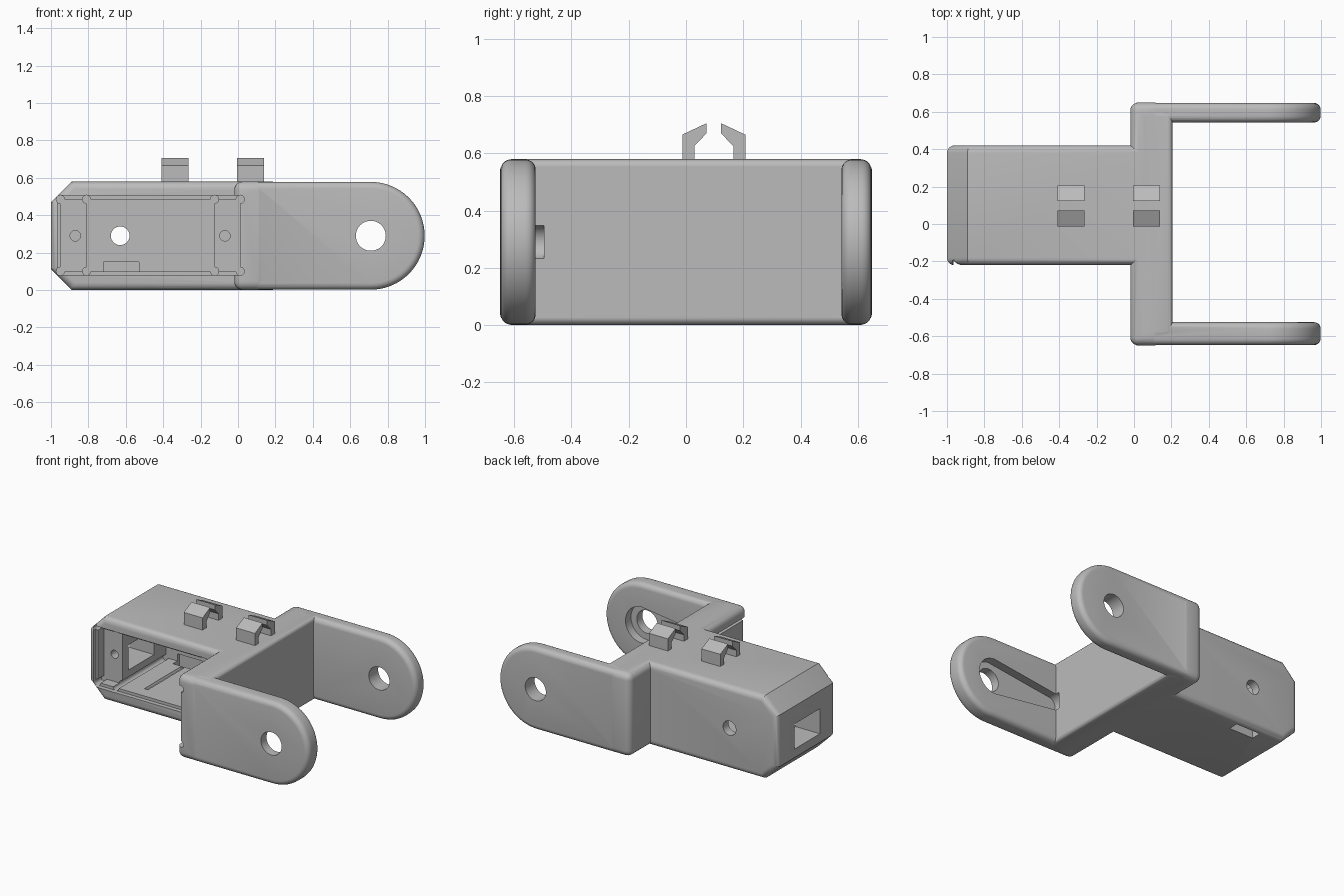
import bpy, bmesh
from math import sin, cos, pi, radians

if "Cube" in bpy.data.objects:
    bpy.data.objects.remove(bpy.data.objects["Cube"])

grey = bpy.data.materials.new("plain grey")
grey.use_nodes = True
grey.diffuse_color = (0.5, 0.5, 0.5, 1)
grey.node_tree.nodes["Principled BSDF"].inputs["Base Color"].default_value = (0.5, 0.5, 0.5, 1)

HEIGHT = 0.58
MID = HEIGHT / 2


def activate(ob):
    bpy.ops.object.select_all(action="DESELECT")
    ob.select_set(True)
    bpy.context.view_layer.objects.active = ob


def prism(name, pts, lo, hi, axis="y", round_=0.0):
    """Extrude an outline: (x, z) along y, or (y, z) along x."""
    bm = bmesh.new()
    place = (lambda a, b, t: (a, t, b)) if axis == "y" else (lambda a, b, t: (t, a, b))
    face = bm.faces.new([bm.verts.new(place(a, b, lo)) for a, b in pts])
    new = bmesh.ops.extrude_face_region(bm, geom=[face])["geom"]
    move = place(0, 0, hi - lo)
    bmesh.ops.translate(bm, vec=move, verts=[v for v in new if isinstance(v, bmesh.types.BMVert)])
    bmesh.ops.recalc_face_normals(bm, faces=bm.faces)
    mesh = bpy.data.meshes.new(name)
    bm.to_mesh(mesh)
    bm.free()
    mesh.materials.append(grey)
    ob = bpy.data.objects.new(name, mesh)
    bpy.context.scene.collection.objects.link(ob)
    if round_:
        mod = ob.modifiers.new("rounding", "BEVEL")
        mod.width, mod.segments = round_, 5
        mod.limit_method, mod.angle_limit = "ANGLE", radians(60)
        activate(ob)
        bpy.ops.object.modifier_apply(modifier=mod.name)
    return ob


def box(name, x, y, z, round_=0.0):
    outline = [(x[0], z[0]), (x[1], z[0]), (x[1], z[1]), (x[0], z[1])]
    return prism(name, outline, y[0], y[1], "y", round_)


def arc(cx, cz, r, start, end, n):
    return [(cx + r * cos(start + (end - start) * i / n),
             cz + r * sin(start + (end - start) * i / n)) for i in range(n + 1)]


def rod(x, z, r, y0, y1, n=32):
    return prism("cutter", arc(x, z, r, 0, 2 * pi, n)[:-1], y0, y1)


def combine(target, tool, operation):
    mod = target.modifiers.new("combine", "BOOLEAN")
    mod.operation, mod.solver, mod.object = operation, "EXACT", tool
    activate(target)
    bpy.ops.object.modifier_apply(modifier=mod.name)
    bpy.data.objects.remove(tool)


# Housing with sloped end, cross bar and two arms
housing = [(-1, 0.11), (-0.89, 0), (0.1, 0), (0.1, HEIGHT), (-0.89, HEIGHT), (-1, 0.47)]
bracket = prism("bracket", housing, -0.22, 0.42, "y", 0.04)
solids = [
    box("cross_bar", (-0.02, 0.15), (-0.65, 0.65), (0, HEIGHT), 0.045),
    box("bar_face", (0.03, 0.205), (-0.6, 0.6), (0, HEIGHT), 0.025),
]
arm = [(0.07, 0.002)] + arc(0.71, MID, MID - 0.002, -pi / 2, pi / 2, 32) + [(0.07, HEIGHT - 0.002)]
for lo, hi in ((-0.647, -0.525), (0.543, 0.647)):
    solids.append(prism("arm", arm, lo, hi, "y", 0.035))
for solid in solids:
    combine(bracket, solid, "UNION")

# Stepped pocket open to the front
cutters = [
    box("rim", (-0.965, 0.0), (-0.8, -0.19), (0.08, 0.505)),
    box("pocket", (-0.95, 0.012), (-0.8, -0.12), (0.1, 0.485)),
    box("well", (-0.81, -0.125), (-0.4, 0.36), (0.1, 0.485)),
    # Cable openings in the end wall and underside
    box("end_window", (-1.1, -0.75), (-0.05, 0.23), (0.17, 0.345)),
    box("lower_slot", (-0.72, -0.53), (0.31, 0.38), (-0.1, 0.15)),
]
# Corner reliefs and thin grooves in the pocket
for z in (0.1, 0.485):
    for x in (-0.95, 0.012):
        cutters.append(rod(x, z, 0.022, -0.8, -0.12, 16))
    for x in (-0.81, -0.125):
        cutters.append(rod(x, z, 0.022, -0.4, 0.36, 16))
    for x in (-0.64, -0.3):
        cutters.append(rod(x, z, 0.014, -0.1, 0.3, 12))
# Screw holes, cable hole and pivot holes
for x in (-0.87, -0.07):
    cutters.append(rod(x, MID, 0.028, -0.3, 0.02))
cutters.append(rod(-0.63, MID, 0.05, 0.2, 0.6))
cutters.append(rod(0.71, MID, 0.08, -0.8, 0.8, 48))
# Tapered recess on the inner side of the front arm
horn = arc(0.71, MID, 0.125, -pi / 2, pi / 2, 24) + arc(0.22, MID, 0.06, pi / 2, 1.5 * pi, 16)
cutters.append(prism("horn_recess", horn, -0.585, -0.495))
for cutter in cutters:
    combine(bracket, cutter, "DIFFERENCE")

activate(bracket)
bpy.ops.object.shade_smooth_by_angle(angle=radians(30))

# Pairs of hooked cable clips on top
hook = [(-0.11, 0.57), (-0.11, 0.665), (-0.025, 0.705), (-0.025, 0.67),
        (-0.068, 0.625), (-0.068, 0.57)]
for place, x in (("rear", -0.41), ("middle", -0.005)):
    for side, sign in (("front", 1), ("back", -1)):
        outline = [(0.097 + sign * y, z) for y, z in hook]
        prism(f"{place}_clip_{side}", outline, x, x + 0.145, "x")
